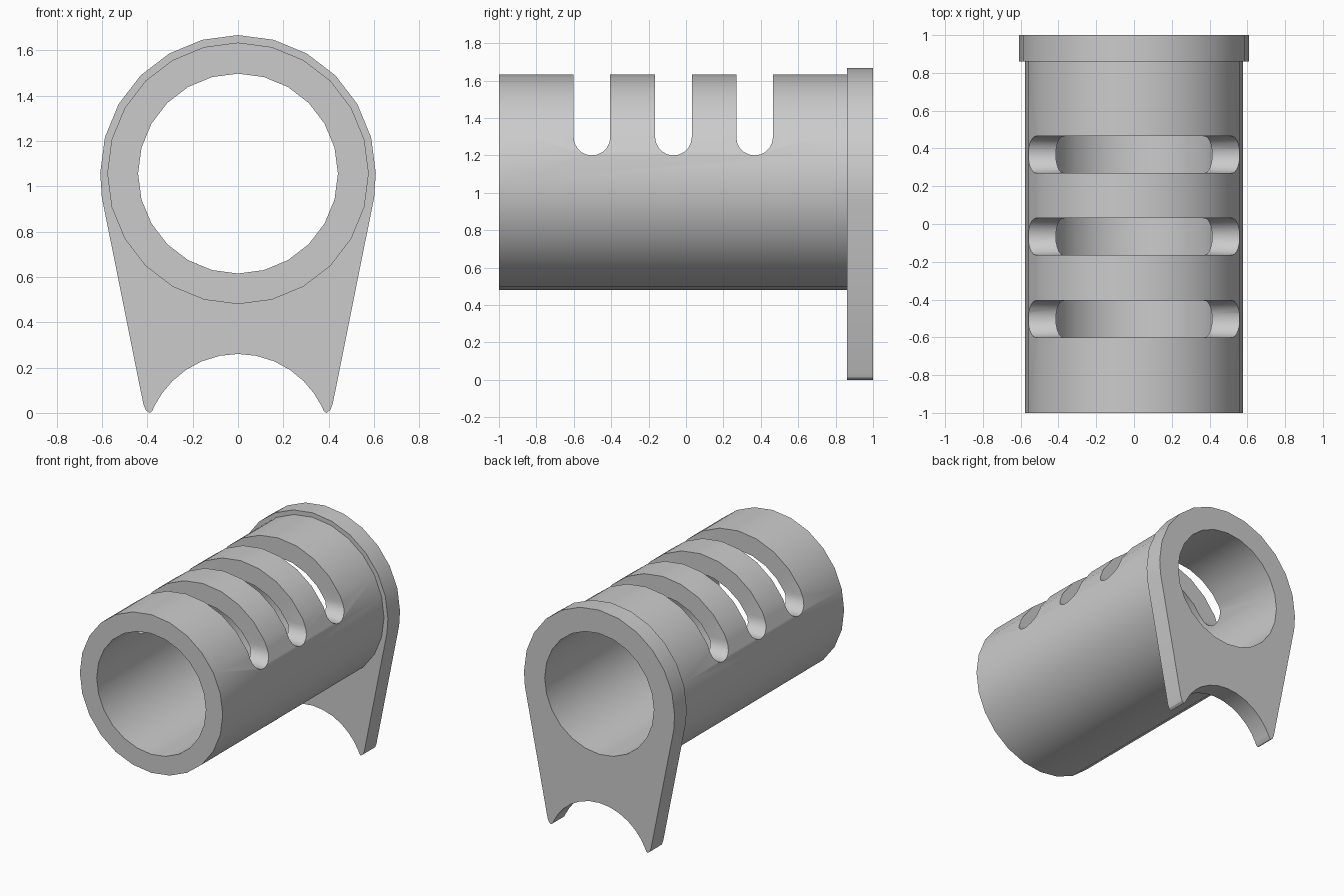
import bpy, bmesh
from math import sin, cos, radians, sqrt

if "Cube" in bpy.data.objects:
    bpy.data.objects.remove(bpy.data.objects["Cube"])

CZ = 1.057            # height of the bore axis
SEG = 24


def prism(name, pts, a, b, axis):
    """Extrude a 2D profile: axis 'Y' takes (x, z) points, axis 'X' takes (y, z)."""
    bm = bmesh.new()
    place = (lambda p, d: (p[0], d, p[1])) if axis == 'Y' else (lambda p, d: (d, p[0], p[1]))
    face = bm.faces.new([bm.verts.new(place(p, a)) for p in pts])
    new = bmesh.ops.extrude_face_region(bm, geom=[face])['geom']
    step = (0, b - a, 0) if axis == 'Y' else (b - a, 0, 0)
    bmesh.ops.translate(bm, vec=step, verts=[v for v in new if isinstance(v, bmesh.types.BMVert)])
    bmesh.ops.recalc_face_normals(bm, faces=bm.faces)
    me = bpy.data.meshes.new(name)
    bm.to_mesh(me)
    bm.free()
    ob = bpy.data.objects.new(name, me)
    bpy.context.collection.objects.link(ob)
    return ob


def arc(cx, cz, r, a0, a1, n):
    angles = [radians(a0 + (a1 - a0) * i / n) for i in range(n + 1)]
    return [(cx + r * cos(t), cz + r * sin(t)) for t in angles]


def combine(target, other, op):
    """Apply a boolean and discard the helper object."""
    other.hide_render = True
    mod = target.modifiers.new(op, 'BOOLEAN')
    mod.operation, mod.solver, mod.object = op, 'EXACT', other
    bpy.context.view_layer.objects.active = target
    bpy.ops.object.modifier_apply(modifier=mod.name)
    bpy.data.objects.remove(other, do_unlink=True)


# Round barrel
body = prism("slotted_barrel_with_foot", arc(0, CZ, 0.577, 0, 360, SEG)[:-1], -1, 0.93, 'Y')

# End plate: round top, tapering sides, rounded toes and an arched underside
R_ARCH, Z_ARCH = 0.41, -0.15
toe = [(0.418, 0.04), (0.407, 0.012), (0.39, 0.0), (0.379, 0.008)]
arch = [(x, Z_ARCH + sqrt(R_ARCH ** 2 - x * x)) for x in (0.366, 0.335, 0.29, 0.23, 0.16, 0.08)]
right = [(0.601, 0.952)] + toe + arch
left = [(-x, z) for x, z in reversed(right)]
top = arc(0, CZ + 0.002, 0.608, 180, 0, SEG // 2)
plate = prism("end_plate", right + [(0, Z_ARCH + R_ARCH)] + left + top, 0.86, 1, 'Y')
combine(body, plate, 'UNION')

# Bore through the barrel and plate
bore = prism("bore_cutter", arc(0, CZ - 0.001, 0.441, 0, 360, SEG)[:-1], -1.2, 1.2, 'Y')
combine(body, bore, 'DIFFERENCE')

# Three round-bottomed slots across the top
for y in (-0.503, -0.067, 0.367):
    profile = arc(y, 1.298, 0.098, 180, 360, 10) + [(y + 0.098, 1.9), (y - 0.098, 1.9)]
    combine(body, prism("slot_cutter", profile, -1, 1, 'X'), 'DIFFERENCE')

# Smooth round surfaces, crisp edges
bpy.ops.object.select_all(action='DESELECT')
body.select_set(True)
bpy.context.view_layer.objects.active = body
bpy.ops.object.shade_smooth_by_angle(angle=radians(32))
